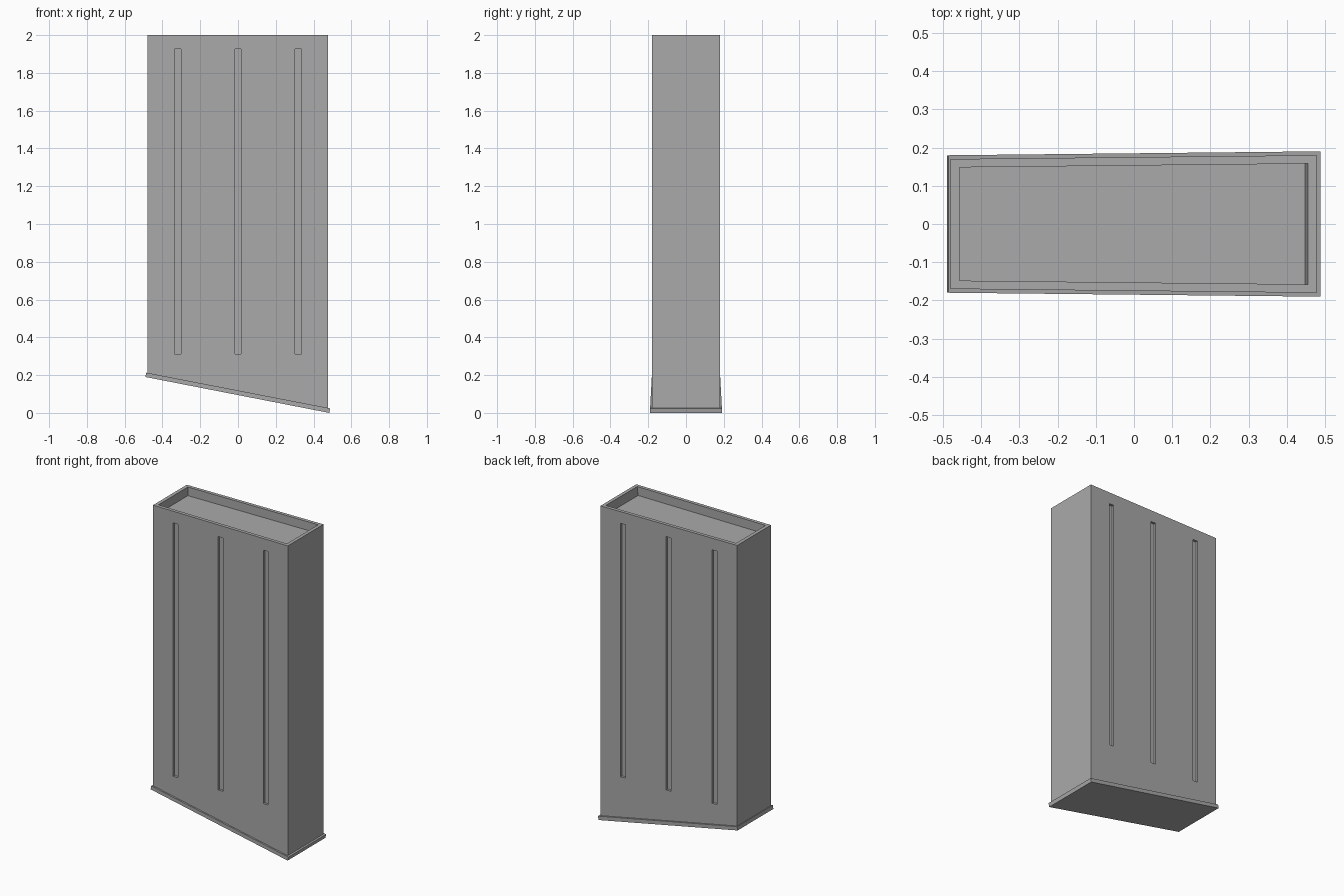
import bpy, bmesh

cube = bpy.data.objects.get("Cube")
if cube:
    bpy.data.objects.remove(cube, do_unlink=True)

grey = bpy.data.materials.new("plain grey")
grey.use_nodes = True
GREY = (0.4, 0.4, 0.4, 1)
grey.diffuse_color = GREY
grey.node_tree.nodes["Principled BSDF"].inputs["Base Color"].default_value = GREY


def half_depth(x):
    """The case is slightly deeper towards +x."""
    return 0.175 + 0.0105 * x


def slab(name, profile, inset=0.0):
    """Extrude an x-z profile across the tapered depth of the case."""
    bm = bmesh.new()
    sides = [[bm.verts.new((x, s * (half_depth(x) - inset), z)) for x, z in profile]
             for s in (-1, 1)]
    bm.faces.new(sides[0])
    bm.faces.new(sides[1][::-1])
    n = len(profile)
    for i in range(n):
        j = (i + 1) % n
        bm.faces.new((sides[0][j], sides[0][i], sides[1][i], sides[1][j]))
    bmesh.ops.recalc_face_normals(bm, faces=bm.faces)
    return finish(name, bm)


def box(name, centre, size):
    bm = bmesh.new()
    bmesh.ops.create_cube(bm, size=1)
    bmesh.ops.scale(bm, vec=size, verts=bm.verts)
    bmesh.ops.translate(bm, vec=centre, verts=bm.verts)
    return finish(name, bm)


def finish(name, bm):
    mesh = bpy.data.meshes.new(name)
    bm.to_mesh(mesh)
    bm.free()
    mesh.materials.append(grey)
    obj = bpy.data.objects.new(name, mesh)
    bpy.context.collection.objects.link(obj)
    return obj


def cut(target, cutter):
    cutter.hide_render = True
    mod = target.modifiers.new(cutter.name, 'BOOLEAN')
    mod.operation = 'DIFFERENCE'
    mod.solver = 'EXACT'
    mod.object = cutter
    bpy.context.view_layer.objects.active = target
    bpy.ops.object.modifier_apply(modifier=mod.name)
    bpy.data.objects.remove(cutter, do_unlink=True)


# Tall case with a slanted lower end
case = slab("case", [(-0.48, 0.2), (0.477, 0.015), (0.477, 2), (-0.48, 2)])

# Shallow open tray in the top
cut(case, slab("top_recess", [(-0.457, 1.945), (0.448, 1.945), (0.455, 2), (0.455, 2.1),
                              (-0.457, 2.1)], inset=0.022))

# Three long grooves on the front and the back
for side in (-1, 1):
    for x in (-0.32, 0, 0.32):
        wall = half_depth(x)
        cut(case, box("groove", (x, side * (wall + 0.035), 1.118), (0.034, 0.1, 1.615)))

# Slanted base plate, slightly wider than the case
slab("base_plate", [(-0.49, 0.19), (0.483, 0), (0.488, 0.024), (-0.486, 0.213)], inset=-0.01)
